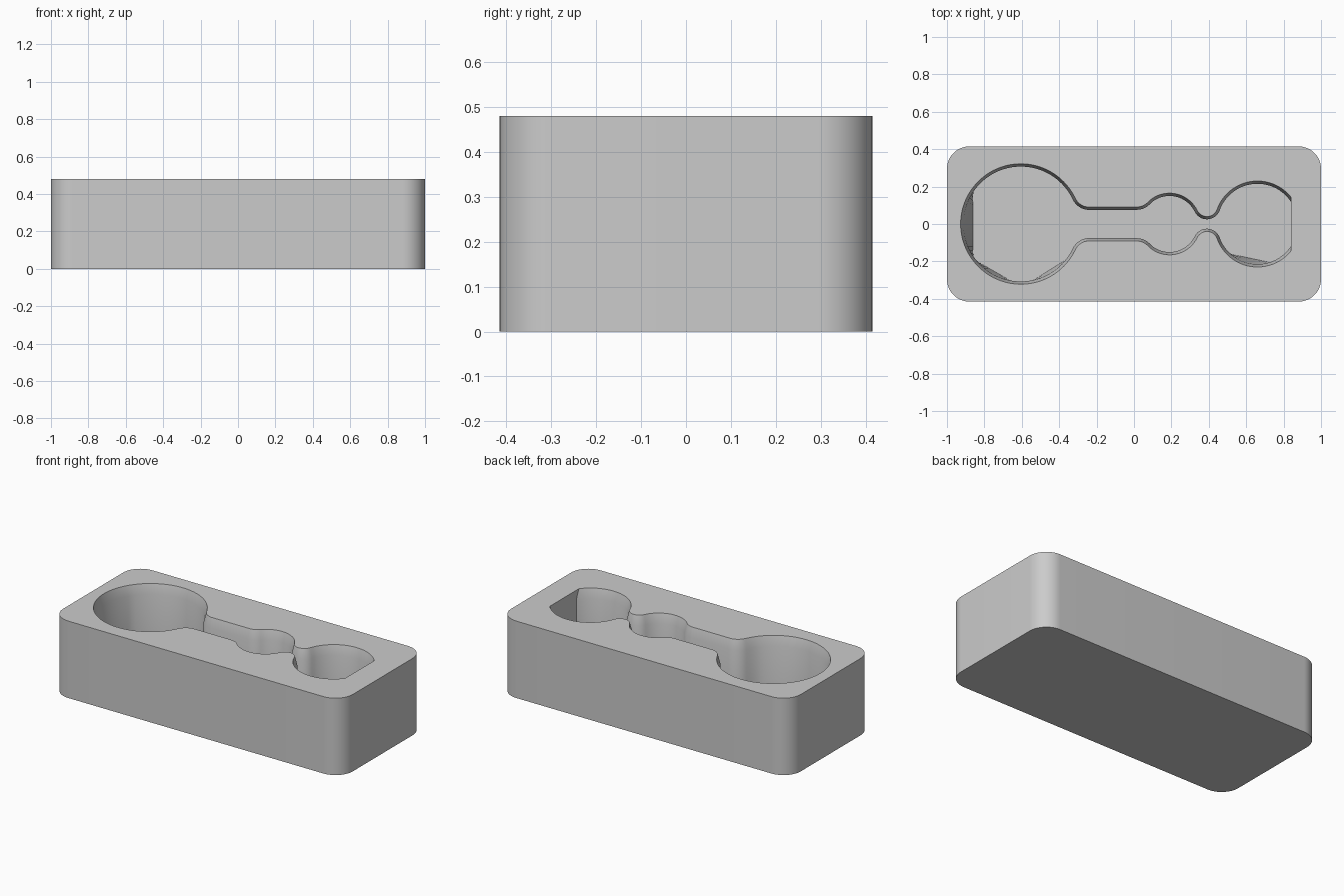
import bpy, bmesh, math
from math import atan2, cos, sin, pi, acos, radians

if "Cube" in bpy.data.objects:
    bpy.data.objects.remove(bpy.data.objects["Cube"])

HEIGHT, RIM_Z, FLOOR_Z, END_X = 0.48, 0.42, 0.06, 0.84

grey = bpy.data.materials.new("plain grey")
grey.use_nodes = True
grey.diffuse_color = (0.6, 0.6, 0.6, 1)
grey.node_tree.nodes["Principled BSDF"].inputs["Base Color"].default_value = grey.diffuse_color


def arc(c, r, a0, a1, n):
    return [(c[0] + r * cos(a0 + (a1 - a0) * i / n),
             c[1] + r * sin(a0 + (a1 - a0) * i / n)) for i in range(n + 1)]


def toward(p, q):
    return atan2(q[1] - p[1], q[0] - p[0])


def loft(name, rings):
    """Closed solid through stacked (outline, z) rings."""
    bm = bmesh.new()
    loops = [[bm.verts.new((x, y, z)) for x, y in pts] for pts, z in rings]
    for low, high in zip(loops, loops[1:]):
        for i in range(len(low)):
            j = (i + 1) % len(low)
            bm.faces.new((low[i], low[j], high[j], high[i]))
    bm.faces.new(loops[0])
    bm.faces.new(loops[-1])
    bmesh.ops.recalc_face_normals(bm, faces=bm.faces)
    mesh = bpy.data.meshes.new(name)
    bm.to_mesh(mesh)
    bm.free()
    mesh.materials.append(grey)
    obj = bpy.data.objects.new(name, mesh)
    bpy.context.collection.objects.link(obj)
    return obj


# Pocket outline: three round wells joined by a slot and fillets
BIG, MID, SMALL = (-0.605, 0), (0.19, 0), (0.66, 0)
F1, F2, F3 = (-0.24, 0.172), (0.015, 0.172), (0.39, 0.098)


def pocket(inset):
    rs = 0.23 - inset
    half = arc(BIG, 0.322 - inset, pi, toward(BIG, F1), 40)
    half += arc(F1, 0.0815 + inset, toward(F1, BIG) + 2 * pi if toward(F1, BIG) < 0 else pi, 1.5 * pi, 10)
    half += arc(F2, 0.081 + inset, -pi / 2, toward(F2, MID), 10)
    half += arc(MID, 0.165 - inset, toward(MID, F2), toward(MID, F3), 20)
    half += arc(F3, 0.058 + inset, toward(F3, MID) + 2 * pi, toward(F3, SMALL) + 2 * pi, 14)
    half += arc(SMALL, rs, toward(SMALL, F3), acos((END_X - SMALL[0]) / rs), 28)
    # Drop the doubled points where arcs meet, then mirror front to back
    clean = [half[0]]
    for p in half[1:]:
        if math.dist(p, clean[-1]) > 0.004:
            clean.append(p)
    return clean + [(x, -y) for x, y in reversed(clean[1:])]


def flatten(pts):
    """Flat pads leaning into the wells near the floor."""
    pads = [(BIG, 180, 0.255), (BIG, 240, 0.29), (BIG, 302, 0.29), (SMALL, 258, 0.187)]
    out = []
    for x, y in pts:
        for c, deg, reach in pads:
            dx, dy = cos(radians(deg)), sin(radians(deg))
            over = (x - c[0]) * dx + (y - c[1]) * dy - reach
            if over > 0 and math.dist((x, y), c) < 0.33:
                x, y = x - over * dx, y - over * dy
        out.append((x, y))
    return out


# Rounded block
corners = []
for k, (sx, sy) in enumerate([(1, 1), (-1, 1), (-1, -1), (1, -1)]):
    corners += arc((sx * 0.88, sy * 0.295), 0.12, k * pi / 2, (k + 1) * pi / 2, 16)
block = loft("holder_block", [(corners, 0), (corners, HEIGHT)])

# Pocket cut with a tapered rim
rim, inner = pocket(0), pocket(0.015)
if len(rim) != len(inner):
    inner = rim
cutter = loft("pocket_cutter", [(flatten(inner), FLOOR_Z), (inner, RIM_Z),
                                (rim, HEIGHT), (rim, HEIGHT + 0.05)])
cutter.hide_render = True
cut = block.modifiers.new("pocket", 'BOOLEAN')
cut.operation, cut.solver, cut.object = 'DIFFERENCE', 'EXACT', cutter

bpy.ops.object.select_all(action='DESELECT')
block.select_set(True)
bpy.context.view_layer.objects.active = block
bpy.ops.object.modifier_apply(modifier=cut.name)
bpy.data.objects.remove(cutter)
bpy.ops.object.shade_smooth_by_angle(angle=radians(25))
